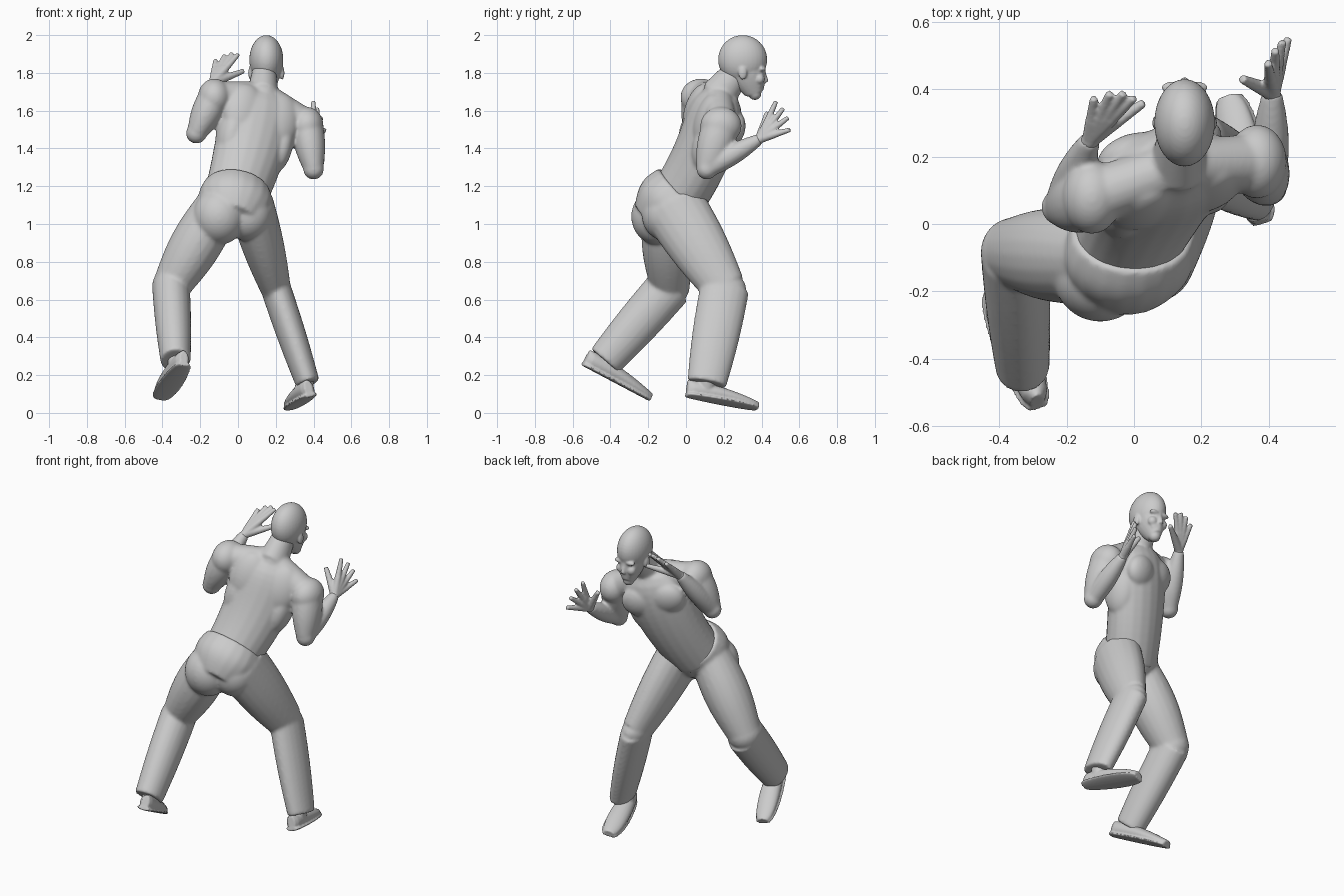
import bpy
import bmesh
from math import sin, cos, pi, tau, sqrt
from mathutils import Vector, Matrix

if "Cube" in bpy.data.objects:
    bpy.data.objects.remove(bpy.data.objects["Cube"])

colour = (*[.6] * 3, 1)
grey = bpy.data.materials.new("plain_grey")
grey.use_nodes = True
grey.diffuse_color = colour
grey.node_tree.nodes["Principled BSDF"].inputs["Base Color"].default_value = colour

ACROSS = Vector((1, 0, 0))


def loft(bm, section, side=ACROSS, steps=16, sides=20):
    """Closed skin over ellipses; section(t) gives centre, half width, half depth."""
    cuts = [section(step / steps) for step in range(steps + 1)]
    rings = []
    for index, (centre, width, depth) in enumerate(cuts):
        before = cuts[max(index - 1, 0)][0]
        after = cuts[min(index + 1, steps)][0]
        along = (after - before).normalized()
        right = (side - along * side.dot(along)).normalized()
        front = along.cross(right)
        angles = [tau * corner / sides for corner in range(sides)]
        rings.append([bm.verts.new(centre + right * width * cos(angle) + front * depth * sin(angle))
                      for angle in angles])
    for low, high in zip(rings, rings[1:]):
        for corner in range(sides):
            bm.faces.new((low[corner - 1], low[corner], high[corner], high[corner - 1]))
    bm.faces.new(rings[0])
    bm.faces.new(rings[-1])


def limb(bm, start, end, thick, thin, bulge=0, depth=1, side=ACROSS):
    """Straight tapering tube that swells in the middle."""
    def section(t):
        radius = thick + (thin - thick) * t + bulge * sin(pi * t)
        return start.lerp(end, t), radius, radius * depth
    loft(bm, section, side)


def blob(bm, centre, radii, axes=Matrix.Identity(3)):
    """Ellipsoid, used for muscles and joints."""
    place = Matrix.Translation(centre) @ axes.to_4x4() @ Matrix.Diagonal((*radii, 1))
    bmesh.ops.create_uvsphere(bm, u_segments=32, v_segments=20, radius=1, matrix=place)


def ball(bm, centre, radius):
    blob(bm, centre, [radius] * 3)


def finish(bm, name, voxel, smoothing):
    """Fuse the overlapping volumes into one smooth skin."""
    bmesh.ops.recalc_face_normals(bm, faces=bm.faces)
    mesh = bpy.data.meshes.new(name)
    bm.to_mesh(mesh)
    bm.free()
    mesh.materials.append(grey)
    part = bpy.data.objects.new(name, mesh)
    bpy.context.collection.objects.link(part)
    fuse = part.modifiers.new("fuse", 'REMESH')
    fuse.mode = 'VOXEL'
    fuse.voxel_size = voxel
    fuse.use_smooth_shade = True
    soften = part.modifiers.new("soften", 'SMOOTH')
    soften.iterations = smoothing


# Torso, bowed forward along a curved spine
body = bmesh.new()
right = Vector((.92, .25, -.26)).normalized()
front = Vector((.25, .32, .91)).cross(right).normalized()
up = right.cross(front)
axes = Matrix((right, front, up)).transposed()
waist = Vector((-.03, -.07, 1.1))
bow = Vector((.08, .14, 1.4))
nape = Vector((.13, .18, 1.72))


def torso(t):
    centre = waist.lerp(bow, t).lerp(bow.lerp(nape, t), t)
    taper = sqrt(1.05 - t ** 8)
    return centre, (.16 + .06 * t) * taper, .145 * taper


loft(body, torso, right)

# Muscles, mirrored about the spine
chest = Vector((.09, .13, 1.49))
for hand_side in (-1, 1):
    def muscle(sideways, forward, height, *radii):
        offset = right * sideways * hand_side + front * forward + up * height
        blob(body, chest + offset, radii, axes)

    muscle(.085, .08, .06, .11, .065, .1)     # pectoral
    muscle(.1, -.07, .07, .11, .065, .15)     # shoulder blade
    muscle(.14, -.02, -.04, .07, .1, .16)     # flank
    muscle(.05, -.09, -.15, .045, .05, .2)    # lower back

# Neck
skull = Vector((.15, .3, 1.87))
collar = Vector((.13, .17, 1.68))
ball(body, collar, .085)
limb(body, collar, skull - up * .05, .085, .062, depth=1.15)


def arm(name, shoulder, elbow, wrist, reach, spread, thumb):
    """Bent arm with an open hand whose fingers fan out evenly."""
    blob(body, shoulder, (.088, .11, .1))
    limb(body, collar, shoulder, .075, .085)
    limb(body, shoulder, elbow, .085, .052, .012, depth=1.15)
    ball(body, elbow, .055)
    limb(body, elbow, wrist, .048, .03, .016)
    hand = bmesh.new()
    limb(hand, wrist.lerp(elbow, .15), wrist, .028, .026)
    for finger in (-1.5, -.5, .5, 1.5):
        fan = reach * (1 - finger * finger / 20) + spread * finger
        knuckle = wrist + fan / 2
        limb(hand, wrist, knuckle, .024, .019)
        limb(hand, knuckle, wrist + fan, .018, .012)
    limb(hand, wrist, thumb, .026, .013)
    finish(hand, name, .006, 3)


arm("raised_hand", shoulder=Vector((-.125, .08, 1.67)), elbow=Vector((-.22, .05, 1.48)),
    wrist=Vector((-.13, .25, 1.75)), reach=Vector((.08, .14, .15)),
    spread=Vector((-.04, 0, -.01)), thumb=Vector((.03, .36, 1.81)))
arm("forward_hand", shoulder=Vector((.365, .185, 1.52)), elbow=Vector((.4, .11, 1.29)),
    wrist=Vector((.41, .39, 1.45)), reach=Vector((.02, .14, .14)),
    spread=Vector((.02, .025, -.05)), thumb=Vector((.32, .43, 1.59)))
finish(body, "upper_body", .008, 14)

# Head: skull, tapering jaw and face, looking slightly down
head = bmesh.new()
blob(head, skull, (.09, .13, .13))
chin = Vector((.15, .365, 1.69))
limb(head, skull, chin, .08, .036, .012, depth=1.35)
ball(head, chin, .034)
brow = Vector((.15, .405, 1.82))
nose = Vector((.15, .424, 1.75))
limb(head, brow, nose, .012, .015)
blob(head, brow.lerp(chin, .5), (.05, .03, .055))
blob(head, nose.lerp(chin, .5), (.026, .018, .012))
for cheek in (-ACROSS, ACROSS):
    blob(head, brow + cheek * .035, (.035, .018, .014))
    blob(head, brow.lerp(chin, .4) + cheek * .035, (.03, .028, .03))
    blob(head, Vector((.15, .3, 1.8)) + cheek * .083, (.013, .023, .037))
finish(head, "head", .006, 6)

# Trousers: hips and seat
trousers = bmesh.new()
hips = Vector((.96, .27, -.05))
limb(trousers, Vector((-.03, -.19, 1.02)), Vector((-.005, -.03, 1.18)), .13, .18, .04,
     depth=.88, side=hips)
blob(trousers, (-.1, -.15, 1.04), (.14, .14, .15))
blob(trousers, (.05, -.105, 1.05), (.13, .13, .14))


def leg(hip, knee, ankle, widths, bulge, depth, side):
    """Thigh and shin meeting at a bent knee."""
    top, middle, cuff = widths
    limb(trousers, hip, knee, top, middle, bulge, depth, side)
    blob(trousers, knee, (middle, middle * depth, middle))
    limb(trousers, knee, ankle, middle, cuff, .005, depth * 1.15)


trailing_ankle = Vector((-.33, -.43, .275))
leading_ankle = Vector((.37, .11, .155))
leg(Vector((-.1, -.1, 1.1)), Vector((-.355, -.085, .67)), trailing_ankle,
    widths=(.12, .1, .08), bulge=.025, depth=1.05, side=hips)
leg(Vector((.07, -.07, 1.1)), Vector((.2, .205, .66)), leading_ankle,
    widths=(.12, .08, .064), bulge=.01, depth=1.42, side=ACROSS)
finish(trousers, "trousers", .009, 10)


def shoe(name, heel, toe, lean, ankle):
    """Flat sole, low rounded upper and a sock rising into the cuff."""
    bm = bmesh.new()
    length = toe - heel
    side = length.cross(lean).normalized()
    lift = side.cross(length).normalized()

    def outline(t):
        return .03 + (.03 + .015 * t) * sin(pi * min(t, .99)) ** .4

    def upper(t):
        height = .022 + .045 * (1 - t) * sqrt(t + .3)
        return heel + length * t + lift * height, outline(t) - .008, height

    def sole(t):
        return heel + length * t + lift * .012, outline(t), .012

    loft(bm, upper, side)
    loft(bm, sole, side)
    limb(bm, heel + length * .27 + lift * .05, ankle + lift * .04, .05, .045)
    finish(bm, name, .006, 2)


shoe("trailing_shoe", Vector((-.285, -.55, .25)), Vector((-.41, -.2, .065)),
     Vector((0, .4, .9)), trailing_ankle)
shoe("leading_shoe", Vector((.385, 0, .085)), Vector((.285, .375, .014)),
     Vector((-.25, .15, .95)), leading_ankle)
